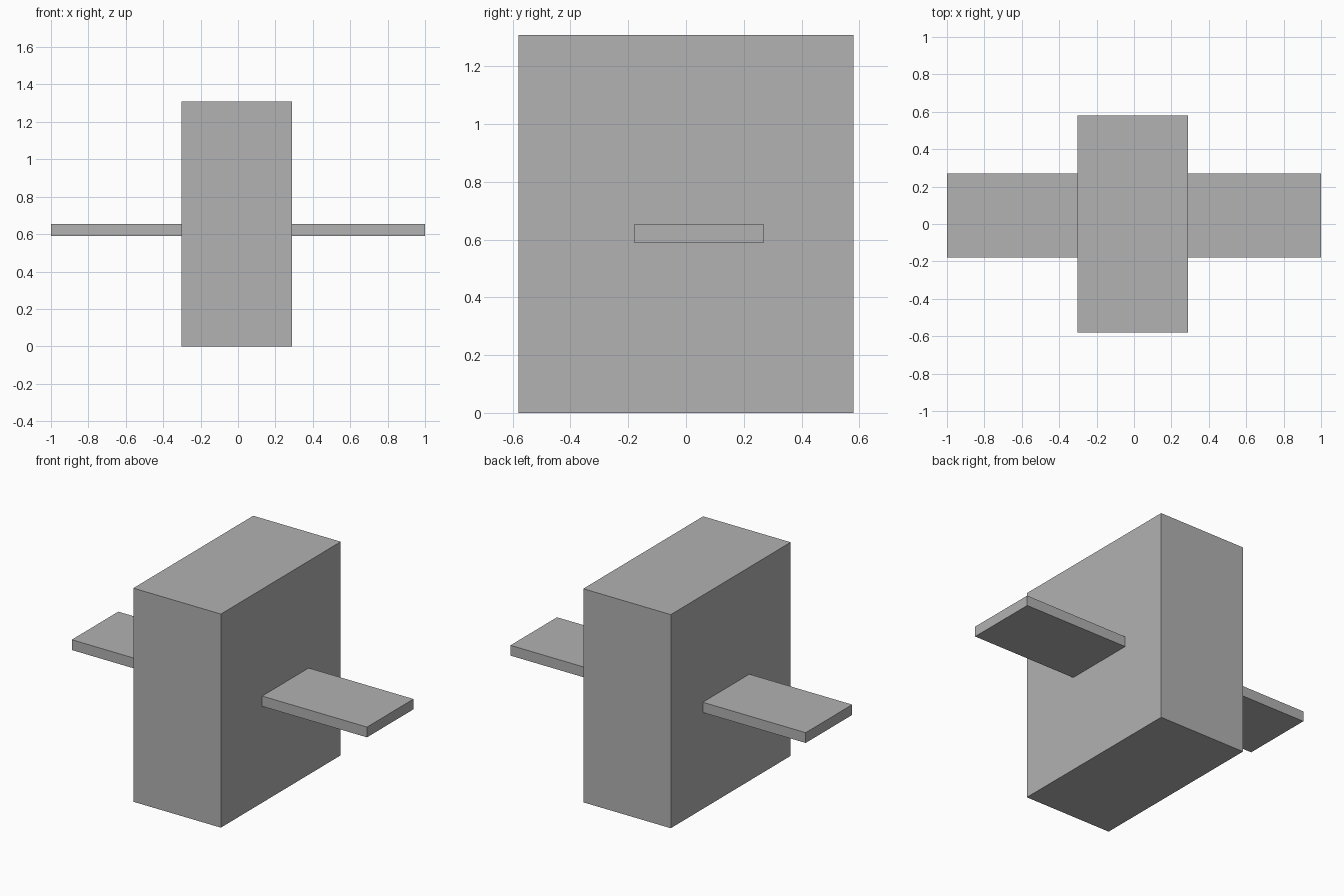
import bpy
from mathutils import Vector

cube = bpy.data.objects.get("Cube")
if cube:
    bpy.data.objects.remove(cube, do_unlink=True)

# Single plain grey
grey = bpy.data.materials.new("plain_grey")
grey.use_nodes = True
colour = (0.445, 0.445, 0.445, 1.0)
grey.diffuse_color = colour
grey.node_tree.nodes["Principled BSDF"].inputs["Base Color"].default_value = colour


def box(name, low, high):
    """Axis-aligned box between two opposite corners."""
    low, high = Vector(low), Vector(high)
    bpy.ops.mesh.primitive_cube_add(size=1, location=(low + high) / 2)
    obj = bpy.context.object
    obj.name = name
    obj.scale = high - low
    bpy.ops.object.transform_apply(location=False, rotation=False, scale=True)
    obj.data.materials.append(grey)
    return obj


# Upright body block
box("body", (-0.303, -0.58, 0), (0.29, 0.58, 1.308))

# Thin slab running through the body, forming both side wings
box("cross_slab", (-1, -0.18, 0.59), (1, 0.27, 0.653))
